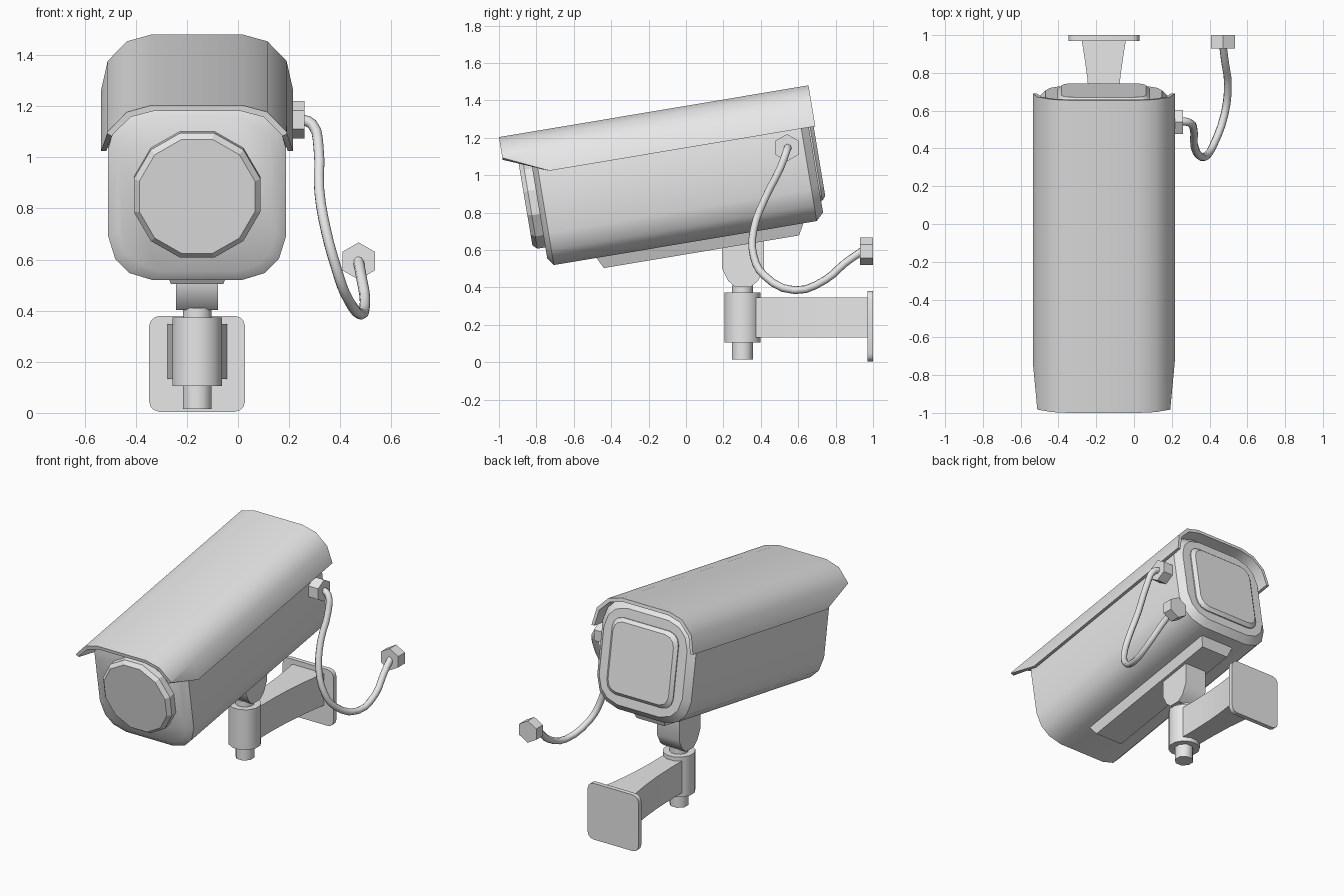
import bpy, bmesh, math
from mathutils import Matrix, Vector

cube = bpy.data.objects.get("Cube")
if cube:
    bpy.data.objects.remove(cube, do_unlink=True)

GREY = (0.8, 0.8, 0.8, 1.0)
grey = bpy.data.materials.new("light_grey")
grey.use_nodes = True
grey.diffuse_color = GREY
grey.node_tree.nodes["Principled BSDF"].inputs["Base Color"].default_value = GREY

CX = -0.16                       # centre line of camera and bracket
MID = 0.977                      # housing axis height in the tilted frame
PIVOT_Y = 0.302
TILT = Matrix.Translation((CX, 0, 0)) @ Matrix.Rotation(math.radians(9.5), 4, 'X')
UPRIGHT = Matrix.Translation((CX, 0, 0))
WORLD = Matrix.Identity(4)


def finish(obj, angle):
    """Give the grey material and smooth shading below the given angle."""
    if not obj.data.materials:
        obj.data.materials.append(grey)
    bpy.ops.object.select_all(action='DESELECT')
    obj.select_set(True)
    bpy.context.view_layer.objects.active = obj
    if angle:
        bpy.ops.object.shade_smooth_by_angle(angle=math.radians(angle))
    return obj


def loft(name, rings, matrix, angle=35):
    """Skin a row of equal rings and cap both ends."""
    bm = bmesh.new()
    loops = [[bm.verts.new(matrix @ Vector(p)) for p in ring] for ring in rings]
    n = len(loops[0])
    for a, b in zip(loops, loops[1:]):
        for i in range(n):
            j = (i + 1) % n
            bm.faces.new((a[i], a[j], b[j], b[i]))
    bm.faces.new(loops[0])
    bm.faces.new(loops[-1][::-1])
    bmesh.ops.recalc_face_normals(bm, faces=bm.faces[:])
    mesh = bpy.data.meshes.new(name)
    bm.to_mesh(mesh)
    bm.free()
    obj = bpy.data.objects.new(name, mesh)
    bpy.context.collection.objects.link(obj)
    return finish(obj, angle)


def rounded_square(half, y, z, k):
    """Ring in the xz plane; k is the share of the half side that is rounded."""
    quarter = [(1, 1 - k), (1 - .16 * k, 1 - .48 * k), (1 - .48 * k, 1 - .16 * k), (1 - k, 1)]
    pts = []
    for turn in range(4):
        for a, b in quarter:
            for _ in range(turn):
                a, b = -b, a
            pts.append((a * half, y, z + b * half))
    return pts


def polygon(radius, sides, axis, at, phase=0.5):
    """Regular ring around the chosen axis."""
    pts = []
    for i in range(sides):
        t = math.tau * (i + phase) / sides
        a, b = radius * math.cos(t), radius * math.sin(t)
        off = {'X': (0, a, b), 'Y': (a, 0, b), 'Z': (a, b, 0)}[axis]
        pts.append(Vector(at) + Vector(off))
    return pts


def rectangle(hx, y0, y1, z):
    return [(-hx, y0, z), (hx, y0, z), (hx, y1, z), (-hx, y1, z)]


# Housing with chamfered ends
loft("housing", [rounded_square(h, y, MID, 0.5) for h, y in
                 ((.308, -.64), (.348, -.611), (.348, .814), (.308, .855))], TILT)
loft("rear_panel", [rounded_square(h, y, MID, 0.3) for h, y in
                    ((.245, .84), (.245, .862), (.224, .881))], TILT)

# Twelve-sided lens window with a chamfered rim
loft("lens_window", [polygon(r, 12, 'Y', (0, y, MID)) for r, y in
                     ((.256, -.62), (.256, -.683), (.234, -.707))], TILT, 0)

# Sun hood: an open shell whose sides are cut back at the front
def hood_ring(y, foot):
    half = [foot, (.35, 1.247), (.275, 1.325), (.178, 1.352)]
    outer = half + [(-x, z) for x, z in reversed(half)]
    inner = [(x * .945, 1.13 + (z - 1.13) * .9) for x, z in reversed(outer)]
    return [(x, y, z) for x, z in outer + inner]


loft("sun_hood", [hood_ring(-.788, (.352, 1.24)), hood_ring(-.55, (.376, 1.13)),
                  hood_ring(.89, (.376, 1.13))], TILT)

# Tapered mounting rail under the housing
loft("mounting_rail", [rectangle(.127, -.383, .745, .635),
                       rectangle(.102, -.35, .708, .569)], TILT, 0)

# Round-bottomed knuckle
side = [(-.112, .66), (-.112, .5), (-.08, .435), (-.04, .402),
        (.04, .402), (.08, .435), (.112, .5), (.112, .66)]
loft("knuckle", [[(x, PIVOT_Y + .003 + y, z) for y, z in side] for x in (-.082, .082)], UPRIGHT)

# Pivot barrel, neck and lower bolt
for name, radius, sides, low, high in (("neck", .058, 12, .36, .41),
                                       ("pivot_barrel", .1, 12, .105, .373),
                                       ("lower_bolt", .06, 8, .015, .12)):
    loft(name, [polygon(radius, sides, 'Z', (0, PIVOT_Y, z)) for z in (low, high)], UPRIGHT, 50)

# Flared arm and wall plate
loft("arm", [[(-h, y, .133), (h, y, .133), (h, y, .347), (-h, y, .347)] for h, y in
             ((.07, .32), (.07, .5), (.076, .65), (.088, .78), (.102, .88), (.117, .975))],
     UPRIGHT)
loft("wall_plate", [rounded_square(.188, y, .192, 0.22) for y in (.97, 1.0)], UPRIGHT)

# Hexagonal cable glands
loft("housing_gland", [polygon(.073, 6, 'X', (x, .54, 1.147)) for x in (.16, .26)], WORLD, 0)
loft("wall_gland", [polygon(.073, 6, 'Y', (.472, y, .594)) for y in (.93, 1.0)], WORLD, 0)

# Hanging cable
path = [(.24, .545, 1.15), (.29, .538, 1.13), (.315, .505, 1.04), (.318, .42, .87),
        (.345, .362, .71), (.385, .362, .565), (.42, .417, .465), (.48, .583, .385),
        (.497, .744, .44), (.483, .85, .53), (.47, .95, .6)]
curve = bpy.data.curves.new("cable", 'CURVE')
curve.dimensions = '3D'
curve.bevel_depth = .021
curve.bevel_resolution = 2
curve.resolution_u = 3
spline = curve.splines.new('BEZIER')
spline.bezier_points.add(len(path) - 1)
for point, co in zip(spline.bezier_points, path):
    point.co = co
    point.handle_left_type = point.handle_right_type = 'AUTO'
cable = bpy.data.objects.new("cable", curve)
bpy.context.collection.objects.link(cable)
finish(cable, 0)
bpy.ops.object.convert(target='MESH')
finish(bpy.context.view_layer.objects.active, 60)
